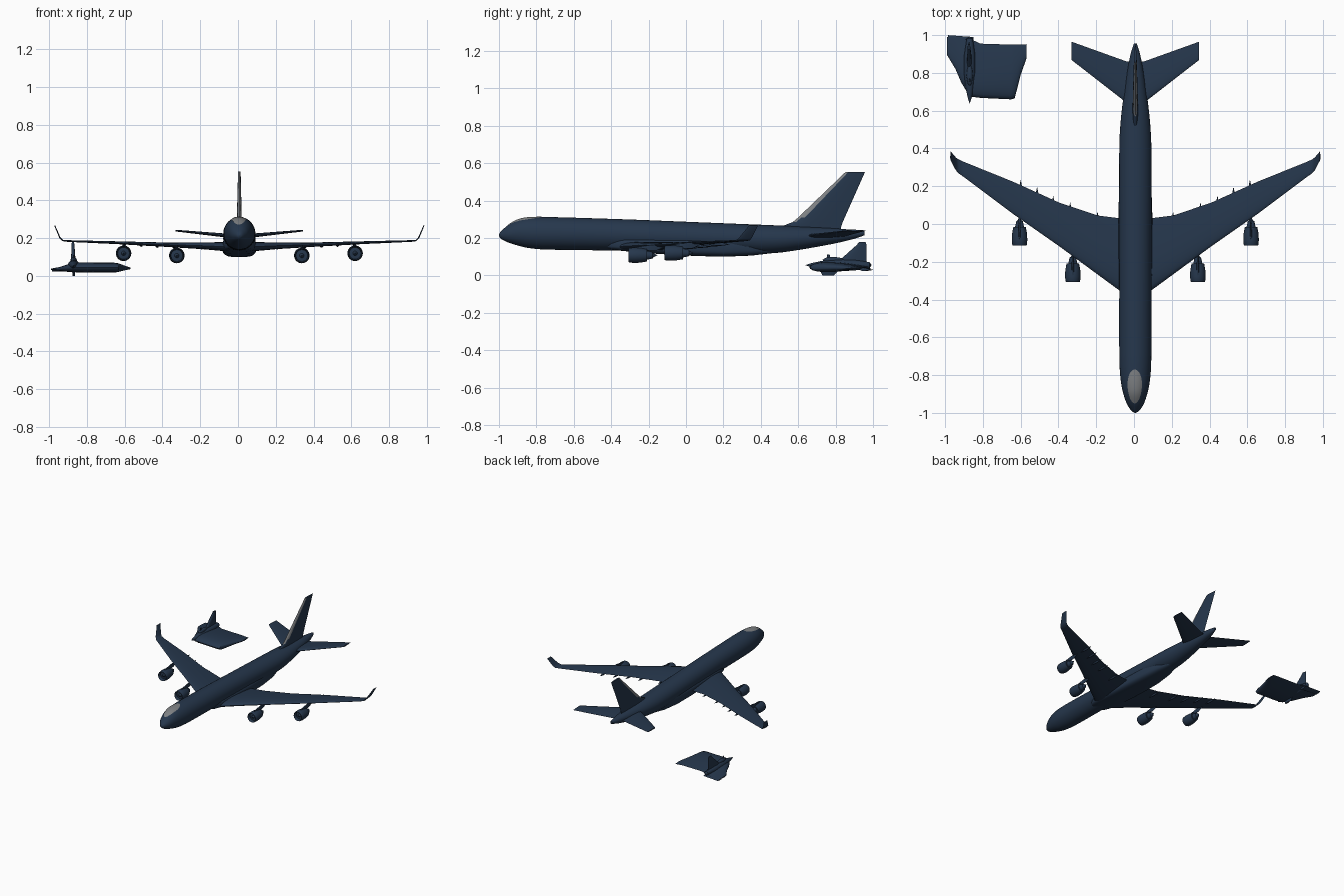
import bpy, bmesh, math

if "Cube" in bpy.data.objects:
    bpy.data.objects.remove(bpy.data.objects["Cube"])

CX = 0.007  # airliner centre line


def material(name, rgb):
    m = bpy.data.materials.new(name)
    m.diffuse_color = (*rgb, 1)
    m.use_nodes = True
    m.node_tree.nodes["Principled BSDF"].inputs["Base Color"].default_value = m.diffuse_color
    return m


NAVY = material("navy_paint", (0.019, 0.038, 0.073))
GREY = material("light_grey", (0.21, 0.22, 0.23))


def finish(name, bm, mat=NAVY, angle=40):
    bmesh.ops.remove_doubles(bm, verts=bm.verts, dist=1e-6)
    bmesh.ops.recalc_face_normals(bm, faces=bm.faces)
    me = bpy.data.meshes.new(name)
    bm.to_mesh(me)
    bm.free()
    ob = bpy.data.objects.new(name, me)
    bpy.context.collection.objects.link(ob)
    me.materials.append(mat)
    bpy.ops.object.select_all(action='DESELECT')
    ob.select_set(True)
    bpy.context.view_layer.objects.active = ob
    bpy.ops.object.shade_smooth_by_angle(angle=math.radians(angle))
    return ob


def loft(name, rings, mat=NAVY, angle=40):
    """Skin closed rings of points and cap both ends."""
    bm = bmesh.new()
    vs = [[bm.verts.new(p) for p in r] for r in rings]
    n = len(rings[0])
    for a, b in zip(vs, vs[1:]):
        for i in range(n):
            j = (i + 1) % n
            bm.faces.new((a[i], a[j], b[j], b[i]))
    bm.faces.new(vs[0])
    bm.faces.new(vs[-1])
    return finish(name, bm, mat, angle)


def foil(name, stations, cx=CX, side=1, n=12):
    """Aerofoil loft; station = x, z, leading y, trailing y, thickness, roll in degrees."""
    def half(t):
        return 5 * (0.2969 * t ** 0.5 - 0.126 * t - 0.3516 * t**2 + 0.2843 * t**3 - 0.1016 * t**4)
    ts = [(1 - math.cos(math.pi * i / n)) / 2 for i in range(n + 1)]
    loop = [(t, half(t)) for t in ts] + [(t, -half(t)) for t in ts[-2:0:-1]]
    rings = []
    for x, z, y0, y1, th, roll in stations:
        s, c = math.sin(math.radians(roll)), math.cos(math.radians(roll))
        rings.append([(cx + side * (x - h * th * s), y0 + t * (y1 - y0), z + h * th * c)
                      for t, h in loop])
    return loft(name, rings)


def lathe(name, profile, x, y, z, sx=1, sz=1, n=28, angle=40):
    """Spin (y, radius) points round a lengthwise axis."""
    return loft(name, [[(x + sx * max(r, 1e-4) * math.cos(2 * math.pi * i / n), y + dy,
                         z + sz * max(r, 1e-4) * math.sin(2 * math.pi * i / n))
                        for i in range(n)] for dy, r in profile], angle=angle)


# Fuselage: y, top z, bottom z, half width
BODY = [(-1.0, .217, .213, .002), (-.995, .229, .202, .014), (-.98, .245, .19, .028),
        (-.95, .27, .176, .046), (-.9, .298, .16, .063), (-.85, .309, .148, .074),
        (-.78, .312, .14, .082), (-.68, .311, .137, .085), (-.3, .299, .132, .085),
        (0, .287, .125, .085), (.4, .271, .117, .085), (.5, .267, .122, .081),
        (.6, .262, .136, .072), (.7, .257, .153, .059), (.8, .251, .172, .044),
        (.9, .243, .196, .025), (.955, .236, .215, .008)]


def body_at(y):
    k = next((i for i in range(len(BODY) - 1) if y <= BODY[i + 1][0]), len(BODY) - 2)
    a, b = BODY[k], BODY[k + 1]
    p, q = BODY[max(k - 1, 0)], BODY[min(k + 2, len(BODY) - 1)]
    h = b[0] - a[0]
    t = (y - a[0]) / h
    out = []
    for c in (1, 2, 3):
        m0 = (b[c] - p[c]) / (b[0] - p[0]) * h
        m1 = (q[c] - a[c]) / (q[0] - a[0]) * h
        out.append((2*t**3 - 3*t*t + 1) * a[c] + (t**3 - 2*t*t + t) * m0
                   + (3*t*t - 2*t**3) * b[c] + (t**3 - t*t) * m1)
    top, bot, w = out
    return (top + bot) / 2, (top - bot) / 2, max(w, .001)


ys = []
for a, b in zip(BODY, BODY[1:]):
    ys += [a[0] + (b[0] - a[0]) * i / 4 for i in range(4)]
ys.append(BODY[-1][0])
rings = []
for y in ys:
    zc, rz, rx = body_at(y)
    rings.append([(CX + rx * math.cos(math.tau * i / 48), y, zc + rz * math.sin(math.tau * i / 48))
                  for i in range(48)])
loft("fuselage", rings)

# Windscreen: egg-shaped patch lying on the nose
bm = bmesh.new()
discs = []
for k in range(9):
    row = []
    for i in range(32):
        a = math.tau * i / 32
        y = -.86 + .09 * k / 8 * math.sin(a)
        dx = .038 * k / 8 * math.cos(a) * (1 + .12 * math.sin(a))
        zc, rz, rx = body_at(y)
        row.append(bm.verts.new((CX + dx - .003, y - .0005, zc + rz * math.sqrt(1 - (dx / rx) ** 2) + .002)))
    discs.append(row)
for a, b in zip(discs, discs[1:]):
    for i in range(32):
        bm.faces.new((a[i], b[i], b[(i + 1) % 32], a[(i + 1) % 32]))
ob = finish("windscreen", bm, GREY)
if sum(p.normal.z for p in ob.data.polygons) < 0:
    ob.data.flip_normals()

# Belly fairing: rounded box under the wing roots
rings = []
for y, bot, w in [(-.45, .15, .04), (-.4, .138, .07), (-.33, .13, .087), (-.15, .115, .09), (.05, .104, .09),
                  (.2, .1, .085), (.35, .106, .07), (.45, .118, .045), (.52, .135, .02)]:
    ring = []
    for i in range(32):
        c, s = math.cos(math.tau * i / 32), math.sin(math.tau * i / 32)
        ring.append((CX + w * math.copysign(abs(c) ** .55, c), y,
                     (bot + .2) / 2 + (.2 - bot) / 2 * math.copysign(abs(s) ** .55, s)))
    rings.append(ring)
loft("belly_fairing", rings)

# Tail fin with grey leading edge
fin = foil("tail_fin", [(0, .22, .50, .825, .028, 90), (0, .262, .51, .83, .028, 90),
                        (0, .285, .57, .838, .027, 90), (0, .31, .60, .849, .026, 90),
                        (0, .553, .853, .957, .014, 90)])
fin.data.materials.append(GREY)
for p in fin.data.polygons:
    z = p.center.z
    lead = .57 + (z - .285) * 1.06
    if z > .29 and len(p.vertices) == 4 and p.center.y < lead + .022:
        p.material_index = 1

ENGINE = [(.004, 0), (.024, .012), (.026, .031), (.004, .034), (0, .036), (.006, .039), (.03, .041),
          (.06, .040), (.095, .034), (.1, .033), (.1, .024), (.13, .017), (.135, .01), (.155, 0)]
CANOE = [(0, 0), (.02, .005), (.05, .008), (.085, .007), (.12, 0)]

for side, tag in ((1, "right"), (-1, "left")):
    # Wing with upturned tip
    foil(tag + "_wing", [(.03, .153, -.38, .03, .05, 0), (.08, .155, -.355, .03, .048, 0),
                         (.2, .16, -.267, .045, .036, 0), (.4, .166, -.12, .112, .023, 0),
                         (.65, .176, .055, .225, .015, 0), (.91, .185, .25, .33, .009, 0),
                         (.936, .188, .268, .342, .008, 25), (.95, .202, .284, .352, .007, 60),
                         (.978, .268, .338, .385, .005, 66)], side=side)
    # Tailplane
    foil(tag + "_tailplane", [(0, .208, .60, .855, .024, 0), (.05, .212, .645, .862, .022, 0),
                              (.337, .24, .868, .965, .009, 0)], side=side)
    # Engines and pylons
    for pos, x, y, z, top in (("inner", .331, -.308, .108, .163), ("outer", .613, -.115, .12, .175)):
        lathe(f"{tag}_{pos}_engine", ENGINE, CX + side * x, y, z)
        foil(f"{tag}_{pos}_pylon", [(x, z + .025, y + .03, y + .15, .012, 90),
                                    (x, z + .043, y + .035, y + .19, .012, 90),
                                    (x, top, y + .11, y + .22, .01, 90)], side=side)
    # Flap track fairings
    for i, (x, y, z) in enumerate(((.2, .065, .148), (.345, .115, .153), (.435, .15, .157),
                                   (.52, .197, .162), (.607, .235, .166))):
        lathe(f"{tag}_flap_fairing_{i + 1}", CANOE, CX + side * x, y - .12, z, n=12)

# Small separate aircraft: lopsided broad wing slab
foil("small_wing", [(-.99, .035, .895, .99, .008, 0), (-.945, .037, .82, .985, .02, 0),
                    (-.915, .04, .75, .98, .035, 0), (-.87, .045, .675, .98, .05, 0),
                    (-.845, .045, .672, .97, .054, 0), (-.815, .045, .668, .955, .055, 0),
                    (-.65, .044, .66, .95, .052, 0), (-.632, .044, .665, .95, .045, 0),
                    (-.6, .042, .79, .95, .025, 0), (-.57, .04, .875, .952, .008, 0)], cx=0)
# Its body, canopy, fin, keel and tail
lathe("small_body", [(0, 0), (.03, .01), (.09, .023), (.16, .031), (.26, .029), (.345, .016), (.355, 0)],
      -.87, .637, .055)
lathe("small_canopy", [(0, 0), (.015, .011), (.05, .017), (.09, .013), (.13, 0)], -.87, .73, .083, n=16)
foil("small_mast", [(-.87, .08, .752, .775, .01, 90), (-.87, .112, .755, .768, .006, 90)], cx=0)
foil("small_fin", [(-.872, .05, .79, .965, .026, 90), (-.872, .08, .82, .965, .024, 90),
                   (-.874, .165, .915, .965, .016, 90), (-.874, .179, .925, .96, .012, 90)], cx=0)
foil("small_keel", [(-.87, 0, .73, .79, .012, 90), (-.87, .04, .71, .83, .02, 90)], cx=0)
foil("small_tail", [(-.985, .03, .945, 1.0, .012, 0), (-.85, .032, .93, .99, .016, 0)], cx=0)
